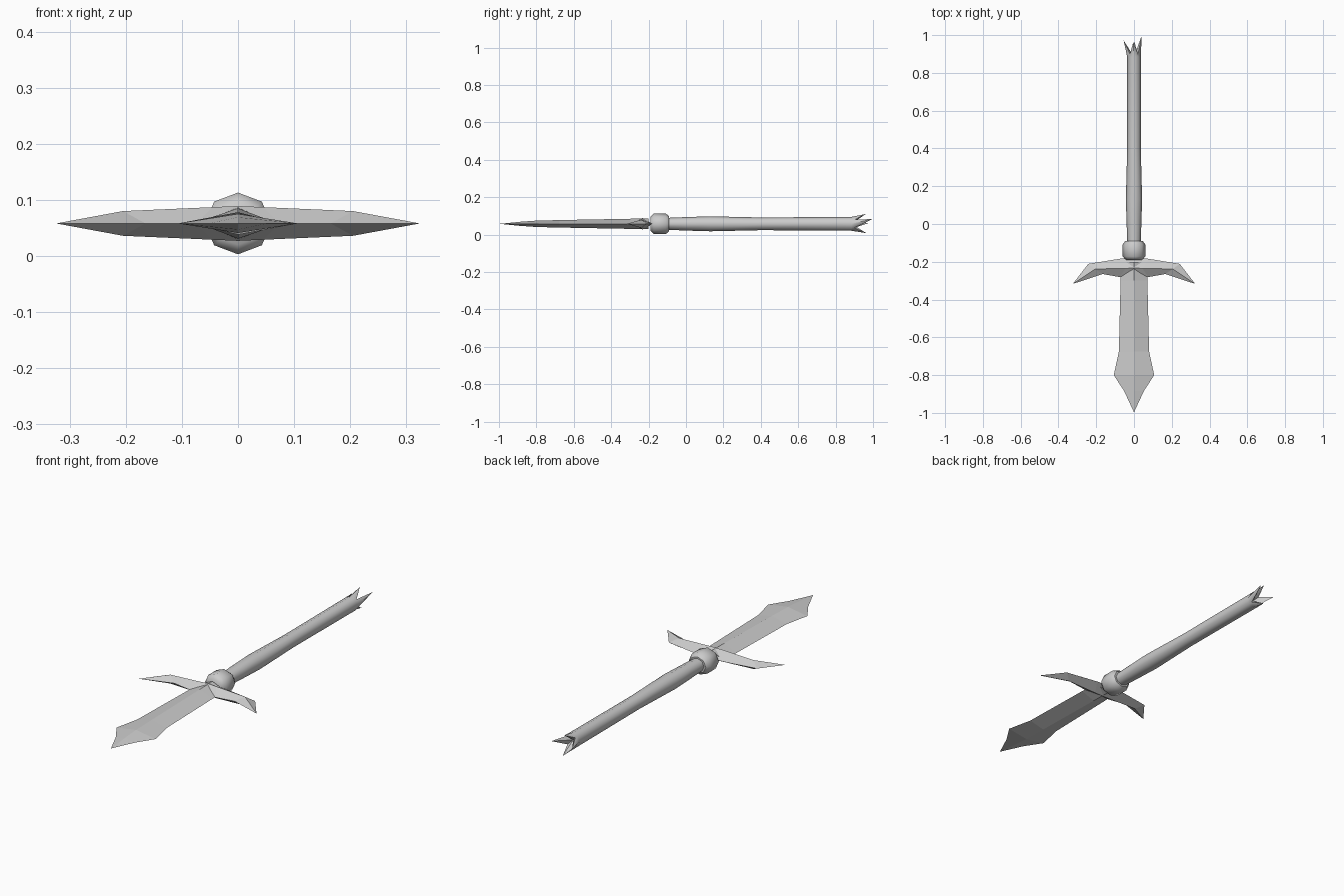
import bpy, math

if "Cube" in bpy.data.objects:
    bpy.data.objects.remove(bpy.data.objects["Cube"])

ZC = 0.058  # height of the weapon's long axis


def make(name, verts, faces, smooth=None):
    mesh = bpy.data.meshes.new(name)
    mesh.from_pydata(verts, [], faces)
    obj = bpy.data.objects.new(name, mesh)
    bpy.context.collection.objects.link(obj)
    bpy.ops.object.select_all(action='DESELECT')
    obj.select_set(True)
    bpy.context.view_layer.objects.active = obj
    bpy.ops.object.mode_set(mode='EDIT')
    bpy.ops.mesh.select_all(action='SELECT')
    bpy.ops.mesh.remove_doubles(threshold=0.0001)
    bpy.ops.mesh.normals_make_consistent(inside=False)
    bpy.ops.object.mode_set(mode='OBJECT')
    if smooth:
        bpy.ops.object.shade_smooth_by_angle(angle=math.radians(smooth))
    return obj


def loft(rings, caps=True):
    n = len(rings[0])
    verts = [p for ring in rings for p in ring]
    faces = [(r * n + i, r * n + (i + 1) % n, (r + 1) * n + (i + 1) % n, (r + 1) * n + i)
             for r in range(len(rings) - 1) for i in range(n)]
    if caps:
        faces += [tuple(range(n)), tuple(range(len(verts) - n, len(verts)))]
    return verts, faces


def ellipse(y, rx, rz, n=8):
    return [(rx * math.cos(2 * math.pi * i / n), y, ZC + rz * math.sin(2 * math.pi * i / n))
            for i in range(n)]


# Blade: diamond section, (y, half width, half thickness)
blade = [(-0.2, 0.068, 0.029), (-0.3, 0.071, 0.027), (-0.675, 0.08, 0.02),
         (-0.8, 0.107, 0.017), (-0.885, 0.052, 0.011)]
verts, faces = loft([ellipse(y, w, t, 4) for y, w, t in blade])
faces.pop()
verts.append((0, -0.997, ZC))
last = len(verts) - 1
faces += [(last - 4 + i, last - 4 + (i + 1) % 4, last) for i in range(4)]
make("blade", verts, faces)

# Crossguard: (back edge x, y), (ridge x, y, half height), (front edge x, y)
half = [((0, -0.178), (0, -0.233, 0.031), (0, -0.28)),
        ((0.075, -0.184), (0.045, -0.235, 0.029), (0.075, -0.281)),
        ((0.242, -0.211), (0.205, -0.238, 0.022), (0.165, -0.265)),
        ((0.324, -0.317), (0.324, -0.317, 0), (0.324, -0.317))]


def guard_ring(sec, s):
    b, r, f = sec
    return [(s * b[0], b[1], ZC), (s * r[0], r[1], ZC + r[2]),
            (s * f[0], f[1], ZC), (s * r[0], r[1], ZC - r[2])]


rings = [guard_ring(s, -1) for s in reversed(half[1:])] + [guard_ring(s, 1) for s in half]
verts, faces = loft(rings, caps=False)
make("crossguard", verts, faces)

# Collar bead between guard and handle
collar = [(-0.19, 0.044, 0.038), (-0.172, 0.06, 0.055), (-0.108, 0.06, 0.055), (-0.09, 0.046, 0.04)]
make("collar", *loft([ellipse(*c) for c in collar]), smooth=50)

# Handle with a splintered end
shaft = [(-0.12, 0.035, 0.031), (0.0, 0.039, 0.036), (0.13, 0.043, 0.04),
         (0.4, 0.036, 0.034), (0.885, 0.036, 0.037)]
verts, faces = loft([ellipse(*s) for s in shaft])
faces.pop()
valley = ellipse(0.9, 0.03, 0.031)
tips = {0: (0.041, 0.998, ZC + 0.026), 2: (-0.004, 0.962, ZC + 0.053),
        4: (-0.055, 0.972, ZC + 0.003), 6: (0.002, 0.965, ZC - 0.05)}
base = len(verts)
verts += [tips.get(i, valley[i]) for i in range(8)] + [(0, 0.885, ZC)]
for i in range(8):
    j = (i + 1) % 8
    faces += [(base - 8 + i, base - 8 + j, base + j, base + i), (base + i, base + j, base + 8)]
make("handle", verts, faces, smooth=50)
